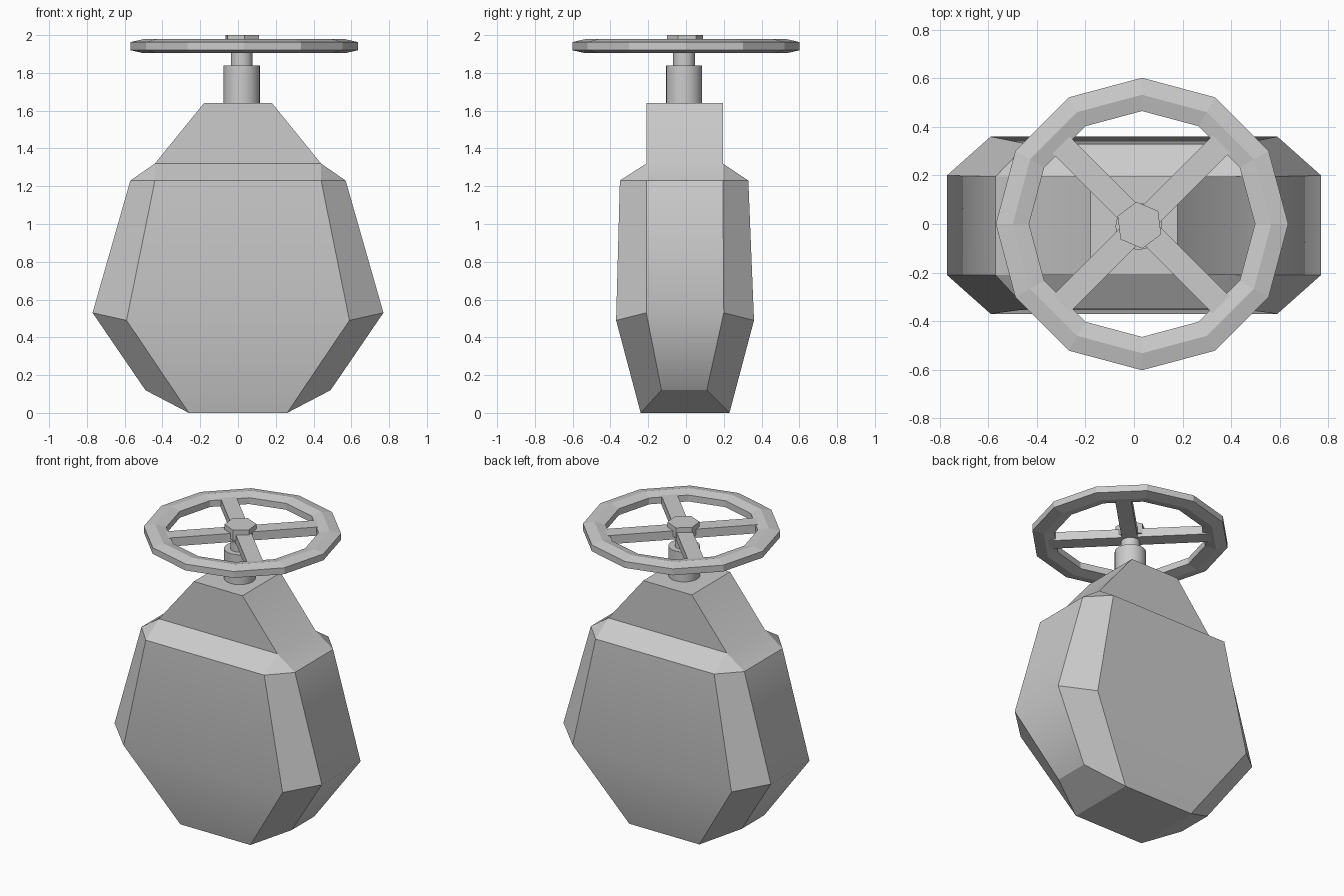
import bpy, bmesh, math
from mathutils import Matrix

if "Cube" in bpy.data.objects:
    bpy.data.objects.remove(bpy.data.objects["Cube"])


def finish(name, bm, smooth=False):
    bmesh.ops.recalc_face_normals(bm, faces=bm.faces)
    for f in bm.faces:
        f.smooth = smooth
    me = bpy.data.meshes.new(name)
    bm.to_mesh(me)
    bm.free()
    ob = bpy.data.objects.new(name, me)
    bpy.context.collection.objects.link(ob)
    return ob


def prism(name, x, y, r, z0, z1, sides, turn=0, smooth=False):
    bm = bmesh.new()
    m = Matrix.Translation((x, y, (z0 + z1) / 2)) @ Matrix.Rotation(math.radians(turn), 4, 'Z')
    bmesh.ops.create_cone(bm, cap_ends=True, segments=sides, radius1=r, radius2=r,
                          depth=z1 - z0, matrix=m)
    for e in bm.edges:
        e.smooth = smooth and e.calc_face_angle(0) < math.radians(40)
    return finish(name, bm, smooth)


# Body: chamfered rings of eight points
# front corner: x, y front, y back, z; side corner: x, y front, y back, z
rings = [
    ((0.26, -0.24, 0.23, 0.0), (0.49, -0.13, 0.11, 0.12)),
    ((0.59, -0.37, 0.36, 0.49), (0.77, -0.21, 0.20, 0.53)),
    ((0.44, -0.35, 0.33, 1.23), (0.57, -0.21, 0.195, 1.23)),
    ((0.44, -0.21, 0.195, 1.32), (0.44, -0.21, 0.195, 1.32)),
    ((0.18, -0.21, 0.195, 1.64), (0.18, -0.21, 0.195, 1.64)),
]
bm = bmesh.new()
loops = []
for (fx, ff, fb, fz), (sx, sf, sb, sz) in rings:
    pts = [(-fx, ff, fz), (fx, ff, fz), (sx, sf, sz), (sx, sb, sz),
           (fx, fb, fz), (-fx, fb, fz), (-sx, sb, sz), (-sx, sf, sz)]
    loops.append([bm.verts.new(p) for p in pts])
for a, b in zip(loops, loops[1:]):
    for i in range(8):
        j = (i + 1) % 8
        bm.faces.new((a[i], a[j], b[j], b[i]))
bm.faces.new(loops[-1])
v = loops[0]
for ids in ((0, 1, 4, 5), (1, 2, 3, 4), (0, 5, 6, 7)):
    bm.faces.new([v[i] for i in ids])
bmesh.ops.remove_doubles(bm, verts=bm.verts, dist=0.001)
bmesh.ops.recalc_face_normals(bm, faces=bm.faces)
# Waist edges stay soft, all other strong corners are sharp
for e in bm.edges:
    waist = all(0.45 < w.co.z < 0.6 for w in e.verts)
    soft = waist and abs(e.verts[0].co.z - e.verts[1].co.z) < 0.01
    shoulder = all(abs(w.co.z - 1.32) < 0.01 and abs(w.co.x) > 0.4 for w in e.verts)
    soft = soft or (shoulder and abs(e.verts[0].co.x - e.verts[1].co.x) < 0.01)
    e.smooth = soft or e.calc_face_angle(0) < math.radians(20)
finish("valve_body", bm, True)

# Stem and hub
prism("stem_collar", 0.02, -0.01, 0.096, 1.60, 1.84, 24, smooth=True)
prism("stem_rod", 0.02, -0.01, 0.058, 1.82, 1.95, 24, smooth=True)
prism("hub_nut", 0.022, -0.005, 0.097, 1.93, 2.0, 6, turn=7)

# Hand wheel rim: twelve sides, six-sided section
section = [(0.602, 1.92), (0.602, 1.963), (0.532, 1.979),
           (0.465, 1.963), (0.465, 1.92), (0.532, 1.904)]
bm = bmesh.new()
hoops = []
for k in range(12):
    a = math.radians(30 * k)
    hoops.append([bm.verts.new((0.033 + r * math.cos(a), r * math.sin(a), z)) for r, z in section])
for k in range(12):
    a, b = hoops[k], hoops[(k + 1) % 12]
    for i in range(6):
        j = (i + 1) % 6
        bm.faces.new((a[i], b[i], b[j], a[j]))
finish("wheel_rim", bm)

# Crossed spokes
for name, ang in (("spoke_a", 45), ("spoke_b", 135)):
    bm = bmesh.new()
    m = (Matrix.Translation((0.028, -0.002, 1.938))
         @ Matrix.Rotation(math.radians(ang), 4, 'Z')
         @ Matrix.Diagonal((1.0, 0.098, 0.058, 1)))
    bmesh.ops.create_cube(bm, size=1, matrix=m)
    finish(name, bm)
